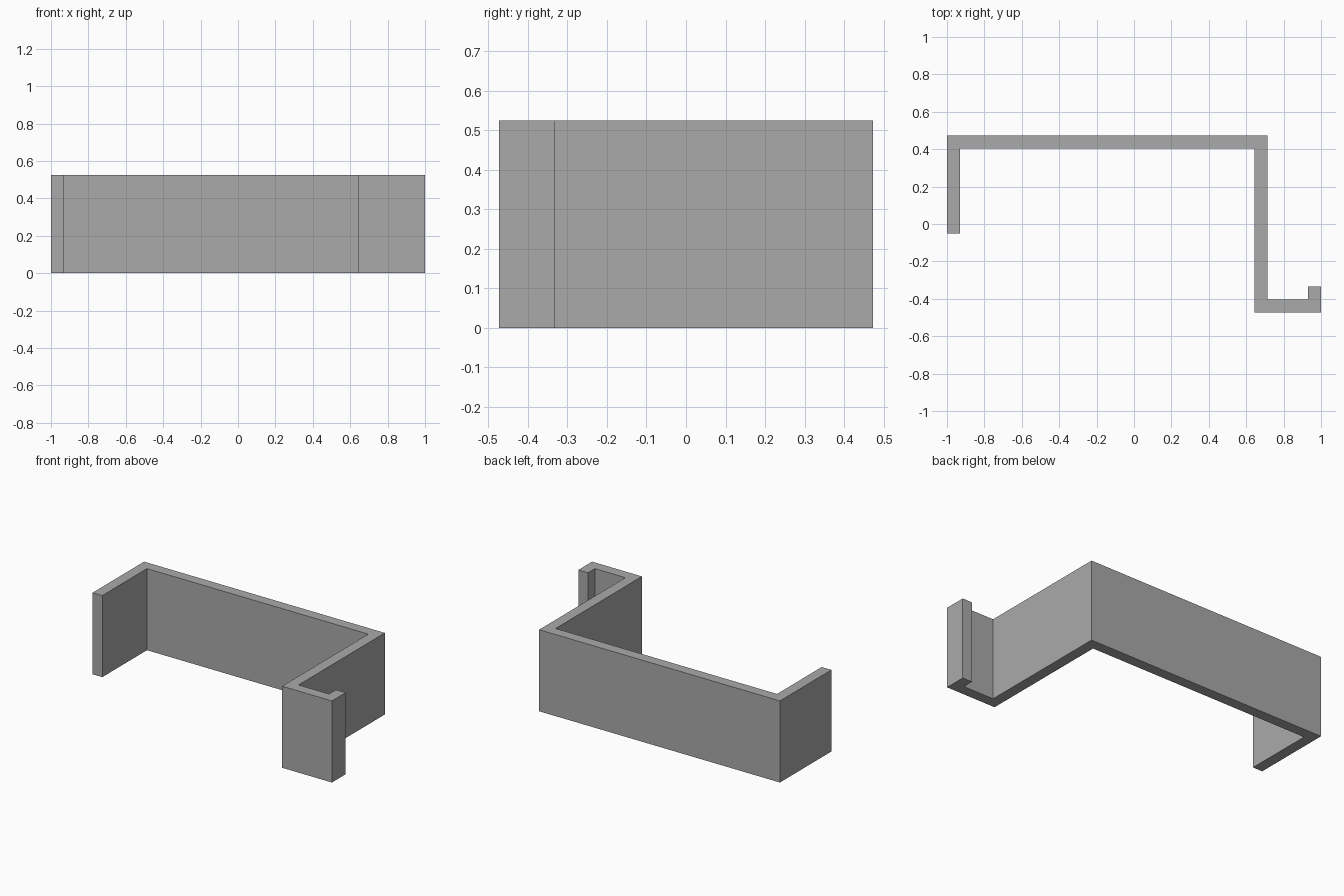
import bpy
import bmesh

cube = bpy.data.objects.get("Cube")
if cube:
    bpy.data.objects.remove(cube, do_unlink=True)

HEIGHT = 0.525
T = 0.069            # wall thickness
BACK, FRONT = 0.473, -0.473
ARM_X = 0.714        # outer face of the long arm

# One grey material
grey = bpy.data.materials.new("plain_grey")
grey.use_nodes = True
colour = (0.40, 0.40, 0.40, 1)
grey.diffuse_color = colour
grey.node_tree.nodes["Principled BSDF"].inputs["Base Color"].default_value = colour

# Plan outline of the bent strip: short arm, back, long arm, foot, lip
outline = [
    (-1, -0.05), (-1 + T, -0.05), (-1 + T, BACK - T),
    (ARM_X - T, BACK - T), (ARM_X - T, FRONT), (1, FRONT),
    (1, -0.333), (1 - T, -0.333), (1 - T, FRONT + T),
    (ARM_X, FRONT + T), (ARM_X, BACK), (-1, BACK),
]

# Extrude the outline upwards into a solid bracket
bm = bmesh.new()
base = bm.faces.new([bm.verts.new((x, y, 0)) for x, y in outline])
extruded = bmesh.ops.extrude_face_region(bm, geom=[base], use_keep_orig=True)
top = [v for v in extruded["geom"] if isinstance(v, bmesh.types.BMVert)]
bmesh.ops.translate(bm, verts=top, vec=(0, 0, HEIGHT))
bmesh.ops.recalc_face_normals(bm, faces=bm.faces)

mesh = bpy.data.meshes.new("hook_bracket")
bm.to_mesh(mesh)
bm.free()
mesh.materials.append(grey)
bracket = bpy.data.objects.new("hook_bracket", mesh)
bpy.context.collection.objects.link(bracket)
